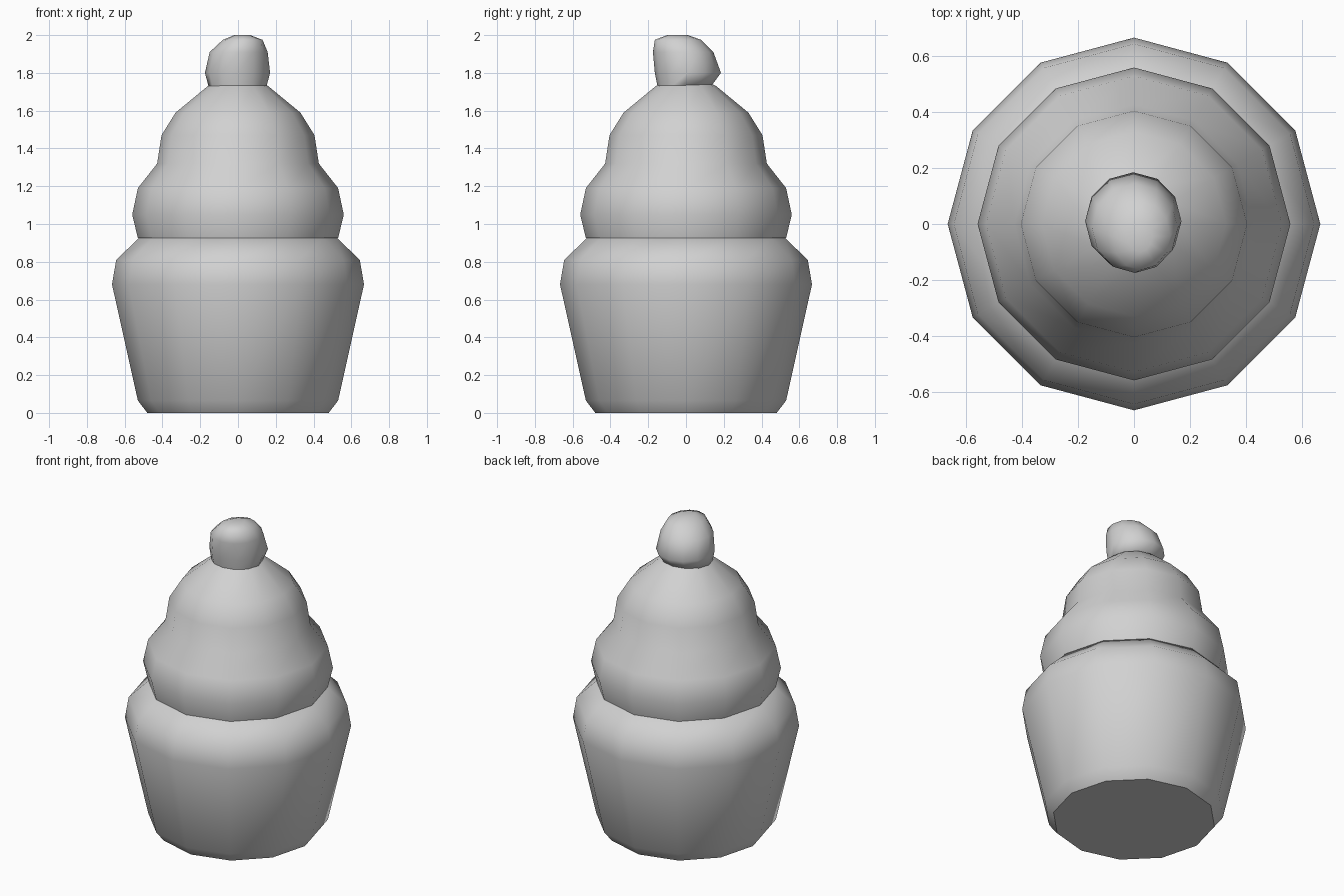
import bpy, bmesh, math

cube = bpy.data.objects.get("Cube")
if cube:
    bpy.data.objects.remove(cube, do_unlink=True)

grey = bpy.data.materials.new("plain_grey")
grey.use_nodes = True
colour = (0.64, 0.64, 0.64, 1)
grey.diffuse_color = colour
grey.node_tree.nodes["Principled BSDF"].inputs["Base Color"].default_value = colour


def loft(name, rings, sides, crease):
    """Skin a stack of oval rings (x0, x1, y0, y1, z) and cap both ends."""
    bm = bmesh.new()
    loops = []
    for x0, x1, y0, y1, z in rings:
        loop = []
        for i in range(sides):
            a = math.tau * i / sides
            x = (x0 + x1) / 2 + (x1 - x0) / 2 * math.cos(a)
            y = (y0 + y1) / 2 + (y1 - y0) / 2 * math.sin(a)
            loop.append(bm.verts.new((x, y, z)))
        loops.append(loop)
    for low, high in zip(loops, loops[1:]):
        for i in range(sides):
            j = (i + 1) % sides
            bm.faces.new((low[i], low[j], high[j], high[i]))
    bm.faces.new(loops[0][::-1])
    bm.faces.new(loops[-1])
    mesh = bpy.data.meshes.new(name)
    bm.to_mesh(mesh)
    bm.free()
    mesh.materials.append(grey)
    obj = bpy.data.objects.new(name, mesh)
    bpy.context.collection.objects.link(obj)
    bpy.ops.object.select_all(action="DESELECT")
    obj.select_set(True)
    bpy.context.view_layer.objects.active = obj
    bpy.ops.object.shade_smooth_by_angle(angle=math.radians(crease))
    return obj


def lathe(name, profile, sides=12):
    return loft(name, [(-r, r, -r, r, z) for r, z in profile], sides, 45)


# Cake cup with a rounded rim
lathe("cake_cup", [(0.48, 0), (0.53, 0.065), (0.667, 0.68), (0.645, 0.81), (0.52, 0.93)])

# Two swirls of frosting
lathe("frosting", [(0.53, 0.925), (0.56, 1.05), (0.53, 1.19), (0.428, 1.32),
                   (0.405, 1.47), (0.33, 1.59), (0.16, 1.73), (0.08, 1.77)])

# Lopsided berry on top
loft("berry", [(-0.155, 0.15, -0.15, 0.13, 1.725),
               (-0.175, 0.17, -0.165, 0.185, 1.80),
               (-0.15, 0.157, -0.175, 0.145, 1.91),
               (-0.08, 0.13, -0.165, 0.08, 1.975),
               (-0.02, 0.065, -0.10, 0.01, 2.0)], 12, 75)
